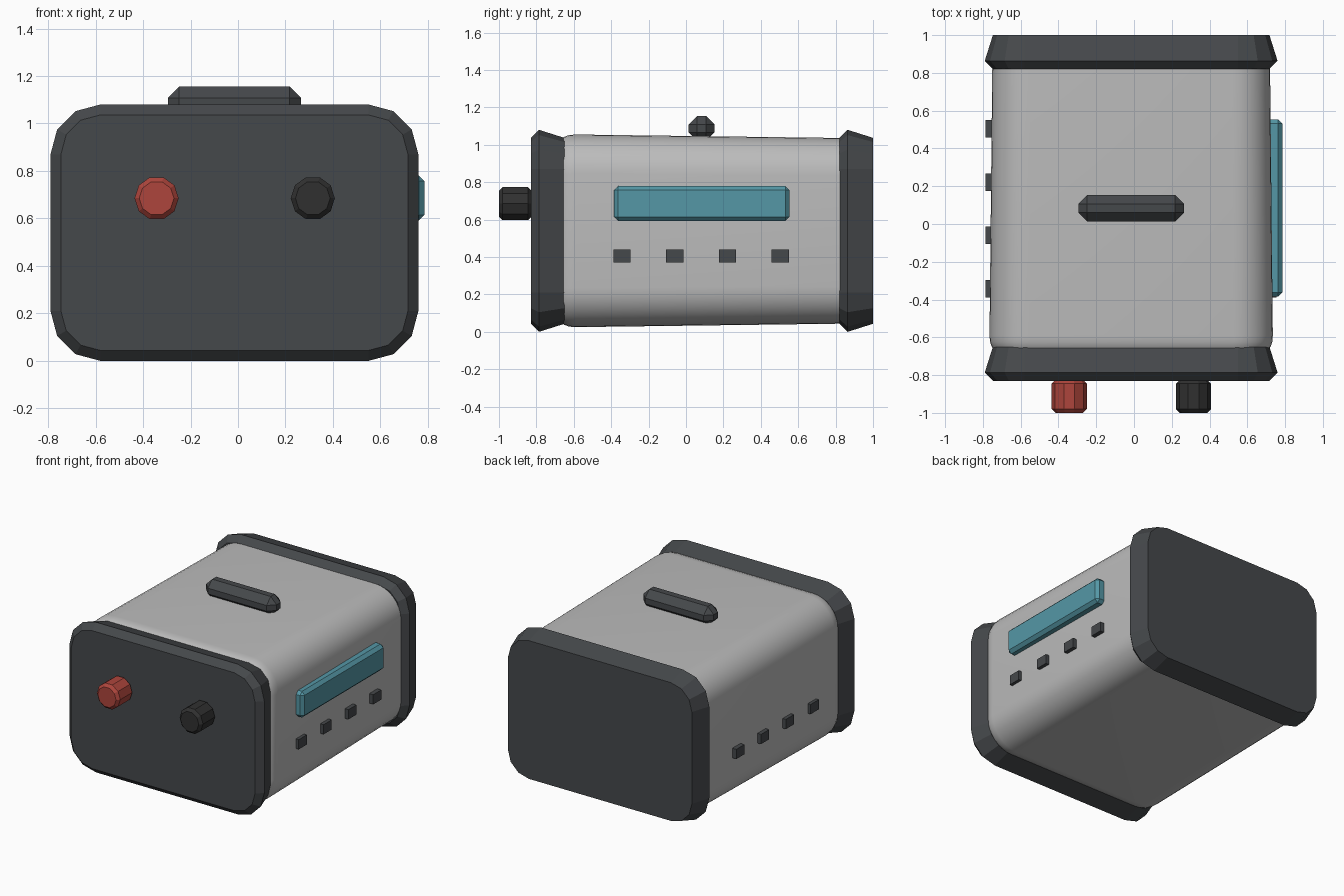
import bpy, bmesh
from math import cos, sin, pi, radians

if "Cube" in bpy.data.objects:
    bpy.data.objects.remove(bpy.data.objects["Cube"])

CX, CZ = -0.015, 0.54          # housing centre line


def material(name, rgb):
    m = bpy.data.materials.new(name)
    m.diffuse_color = (*rgb, 1)
    m.use_nodes = True
    m.node_tree.nodes["Principled BSDF"].inputs["Base Color"].default_value = m.diffuse_color
    return m


LIGHT = material("light_grey", (0.50, 0.50, 0.50))
DARK = material("dark_grey", (0.06, 0.065, 0.07))
BLACK = material("black", (0.03, 0.03, 0.03))
RED = material("red", (0.42, 0.06, 0.045))
TEAL = material("teal", (0.09, 0.31, 0.38))


def finish(bm, name, mat):
    bmesh.ops.recalc_face_normals(bm, faces=bm.faces)
    me = bpy.data.meshes.new(name)
    bm.to_mesh(me)
    bm.free()
    ob = bpy.data.objects.new(name, me)
    me.materials.append(mat)
    bpy.context.collection.objects.link(ob)
    return ob


def loft(name, mat, rings):
    """Skin closed rings of points along the shape and cap both ends."""
    bm = bmesh.new()
    vs = [[bm.verts.new(p) for p in ring] for ring in rings]
    n = len(vs[0])
    for a, b in zip(vs, vs[1:]):
        for i in range(n):
            j = (i + 1) % n
            bm.faces.new((a[i], a[j], b[j], b[i]))
    bm.faces.new(vs[0])
    bm.faces.new(vs[-1])
    return finish(bm, name, mat)


def round_rect(y, hx, hz, r, seg):
    pts = []
    for q, (sx, sz) in enumerate([(1, 1), (-1, 1), (-1, -1), (1, -1)]):
        for k in range(seg + 1):
            a = (q + k / seg) * pi / 2
            pts.append((CX + sx * (hx - r) + r * cos(a), y,
                        CZ + sz * (hz - r) + r * sin(a)))
    return pts


def box(name, mat, lo, hi, bevel=0):
    bm = bmesh.new()
    bmesh.ops.create_cube(bm, size=1)
    for v in bm.verts:
        v.co = [(l + h) / 2 + c * (h - l) for c, l, h in zip(v.co, lo, hi)]
    if bevel:
        bmesh.ops.bevel(bm, geom=bm.edges[:], offset=bevel, segments=1,
                        affect='EDGES', profile=0.5)
    return finish(bm, name, mat)


# Smooth tapered body
body = loft("body", LIGHT, [round_rect(y, hx, hz, r, 8) for y, hx, hz, r in [
    (-0.70, 0.70, 0.47, 0.16), (-0.65, 0.738, 0.503, 0.198),
    (-0.625, 0.747, 0.512, 0.207), (-0.59, 0.75, 0.515, 0.21),
    (0.86, 0.735, 0.496, 0.20)]])
bpy.context.view_layer.objects.active = body
body.select_set(True)
bpy.ops.object.shade_smooth_by_angle(angle=radians(35))
body.select_set(False)

# Faceted bumpers at both ends
for name, y in (("front_bumper", -0.83), ("back_bumper", 0.82)):
    loft(name, DARK, [round_rect(y + dy, 0.775 - d, 0.54 - d, 0.21 - d, 3)
                      for dy, d in ((0, 0.044), (0.044, 0), (0.18, 0.043))])

# Terminal knobs on the front
for name, mat, x in (("red_terminal", RED, -0.343), ("black_terminal", BLACK, 0.315)):
    loft(name, mat, [[(x + r * cos(i * pi / 5), y, 0.685 + r * sin(i * pi / 5))
                      for i in range(10)]
                     for y, r in ((-1.0, 0.073), (-0.98, 0.093),
                                  (-0.845, 0.093), (-0.825, 0.073))])

# Top handle
box("handle", DARK, (-0.295, 0.013, 1.02), (0.265, 0.153, 1.155), 0.047)

# Side display on the right
box("display", TEAL, (0.66, -0.385, 0.592), (0.785, 0.553, 0.78), 0.022)

# Row of vents on each side
for side, label in ((1, "right"), (-1, "left")):
    for i in range(4):
        y = -0.342 + i * 0.282
        xs = sorted((CX + side * 0.70, CX + side * 0.77))
        box(f"vent_{label}_{i + 1}", DARK, (xs[0], y - 0.046, 0.37),
            (xs[1], y + 0.046, 0.44))
